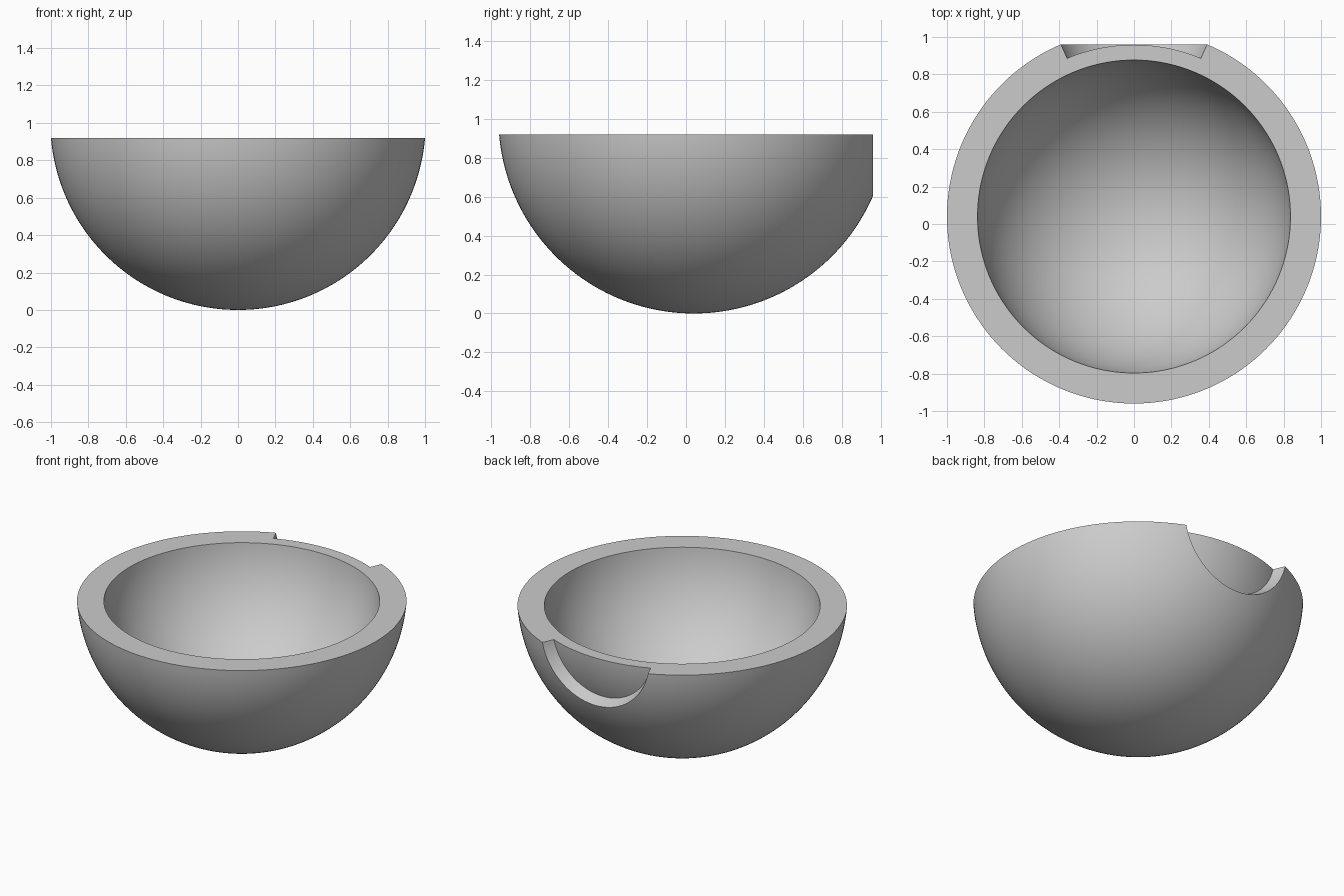
import bpy, bmesh, math
from mathutils import Vector

cube = bpy.data.objects.get("Cube")
if cube:
    bpy.data.objects.remove(cube, do_unlink=True)

HEIGHT = 0.92
OUTER = (1 + HEIGHT ** 2) / (2 * HEIGHT)    # sphere that is 1 wide at the rim
INNER = 0.841
RECESS = (OUTER + INNER) / 2                # floor of the round recess
RECESS_ANGLE = math.radians(23.5)
CENTRE = Vector((0, 0.04, OUTER))

grey = bpy.data.materials.new("grey")
grey.use_nodes = True
colour = (0.6, 0.6, 0.6, 1)
grey.diffuse_color = colour
grey.node_tree.nodes["Principled BSDF"].inputs["Base Color"].default_value = colour


def arc(radius, start, end, steps):
    """Points at angles measured from the axis, as (across, along)."""
    angles = [start + (end - start) * i / steps for i in range(steps + 1)]
    return [(radius * math.sin(a), radius * math.cos(a)) for a in angles]


def revolve(name, profile, axis, steps):
    """Spin an (across, along) profile around an axis through the sphere centre."""
    bm = bmesh.new()
    side = Vector((1, 0, 0))
    verts = [bm.verts.new(side * r + axis * h) for r, h in profile]
    edges = [bm.edges.new(pair) for pair in zip(verts, verts[1:])]
    bmesh.ops.spin(bm, geom=verts + edges, cent=(0, 0, 0), axis=axis,
                   angle=math.tau, steps=steps)
    bmesh.ops.remove_doubles(bm, verts=bm.verts, dist=1e-5)
    bmesh.ops.recalc_face_normals(bm, faces=bm.faces)
    mesh = bpy.data.meshes.new(name)
    bm.to_mesh(mesh)
    bm.free()
    mesh.materials.append(grey)
    obj = bpy.data.objects.new(name, mesh)
    obj.location = CENTRE
    bpy.context.collection.objects.link(obj)
    return obj


# Thick hemispherical bowl with a flat rim
drop = OUTER - HEIGHT
outer_wall = arc(OUTER, 0, math.acos(drop / OUTER), 48)
inner_wall = arc(INNER, math.acos(drop / INNER), 0, 48)
bowl = revolve("bowl", outer_wall + inner_wall, Vector((0, 0, -1)), 144)

# Conical cutter for the round recess in the back
floor = arc(RECESS, 0, RECESS_ANGLE, 16)
lid = arc(1.2, RECESS_ANGLE, 0, 4)
cutter = revolve("recess_cutter", floor + lid, Vector((0, 1, 0)), 96)
cutter.hide_render = True

cut = bowl.modifiers.new("recess", "BOOLEAN")
cut.operation = "DIFFERENCE"
cut.solver = "EXACT"
cut.object = cutter
bpy.context.view_layer.update()
bpy.ops.object.select_all(action="DESELECT")
bowl.select_set(True)
bpy.context.view_layer.objects.active = bowl
bpy.ops.object.modifier_apply(modifier=cut.name)
bpy.data.objects.remove(cutter, do_unlink=True)
bpy.ops.object.shade_smooth_by_angle(angle=math.radians(30))
